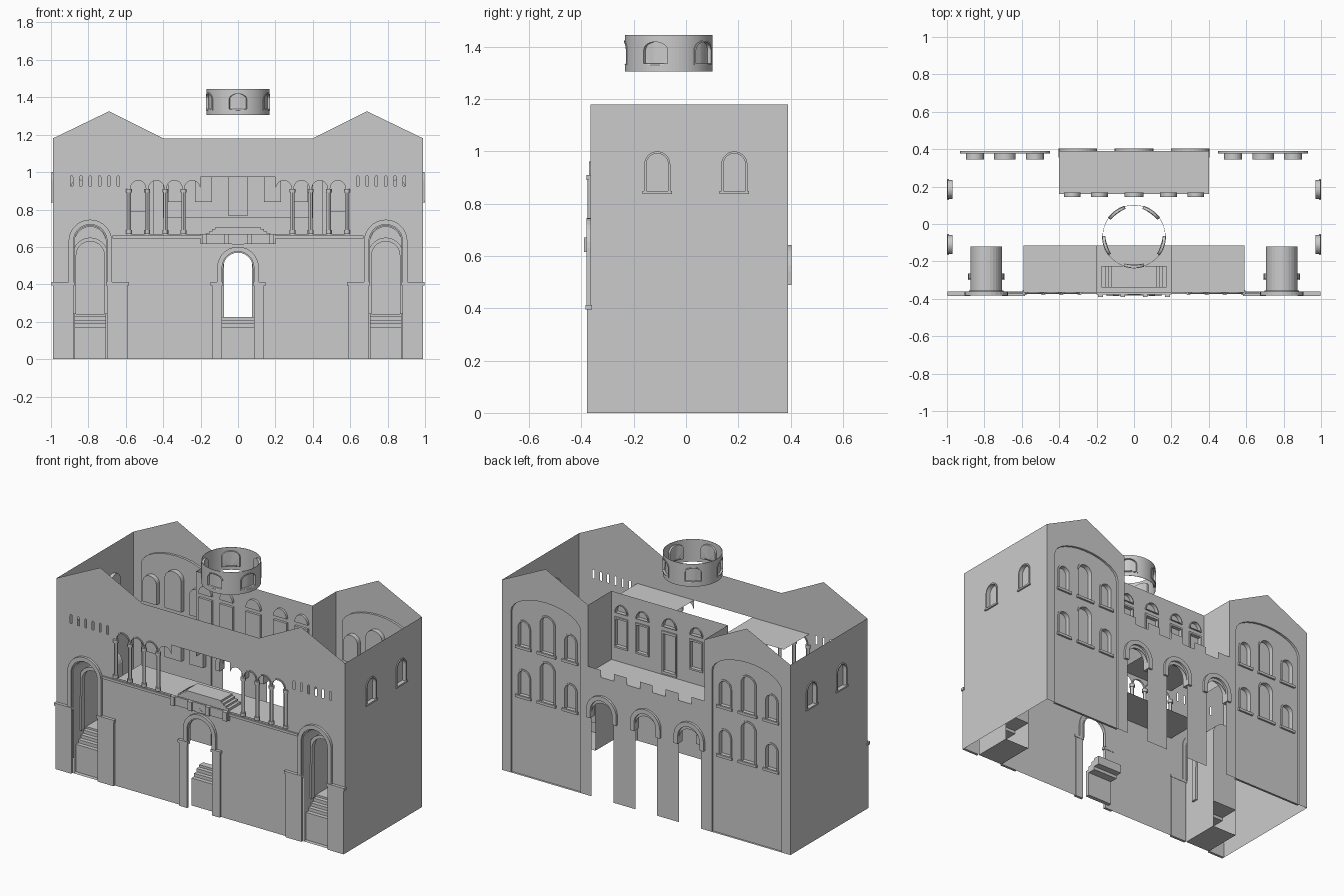
import bpy, bmesh
from math import sin, cos, pi, radians

if "Cube" in bpy.data.objects:
    bpy.data.objects.remove(bpy.data.objects["Cube"])

# wall planes: (u along wall, v height, d outward depth) -> xyz
def front(u, v, d): return (u, -.365 - d, v)
def back(u, v, d): return (u, .39 + d, v)
def recess(u, v, d): return (u, .16 + d, v)
def right(u, v, d): return (.99 + d, u, v)
def left(u, v, d): return (-.99 - d, u, v)
def flat(u, v, d): return (u, v, d)

def arch(cx, w, z0, z1, rise=None, n=14):
    r = w / 2 if rise is None else rise
    arc = [(cx - w / 2 * cos(pi * i / n), z1 - r + r * sin(pi * i / n)) for i in range(n + 1)]
    flat_start = abs(z1 - r - z0) < 1e-6
    return arc if flat_start else [(cx - w / 2, z0)] + arc + [(cx + w / 2, z0)]

def rect(x0, x1, z0, z1):
    return [(x0, z0), (x1, z0), (x1, z1), (x0, z1)]

def part(name, loops, plane, d0, d1=None, faces="fbs"):
    """Filled outline with holes; a sheet at d0, or a solid from d0 to d1 (f/b/s = front, back, sides)."""
    bm = bmesh.new()
    def cap(d):
        return [[bm.verts.new(plane(u, v, d)) for u, v in lp] for lp in loops]
    def fill(rings):
        es = [bm.edges.get((r[i - 1], r[i])) or bm.edges.new((r[i - 1], r[i]))
              for r in rings for i in range(len(r))]
        bmesh.ops.triangle_fill(bm, use_beauty=True, use_dissolve=False, edges=es)
    a = cap(d0)
    if d1 is None:
        fill(a)
    else:
        b = cap(d1)
        if "b" in faces: fill(a)
        if "f" in faces: fill(b)
        if "s" in faces:
            for r, q in zip(a, b):
                for i in range(len(r)):
                    bm.faces.new((r[i - 1], r[i], q[i], q[i - 1]))
    bmesh.ops.recalc_face_normals(bm, faces=bm.faces)
    me = bpy.data.meshes.new(name)
    bm.to_mesh(me)
    bm.free()
    ob = bpy.data.objects.new(name, me)
    bpy.context.collection.objects.link(ob)
    return ob

def box(name, x0, x1, y0, y1, z0, z1):
    return part(name, [rect(x0, x1, y0, y1)], flat, z0, z1)

def window(name, hole, plane, d, depth):
    part(name + "_niche", [hole], plane, d - depth, d, "bs")

def archtrim(name, cx, w, z0, z1, t, plane, d0, d1):
    o, i = arch(cx, w + 2 * t, z0, z1 + t), arch(cx, w, z0, z1)
    part(name, [o + i[::-1]], plane, d0, d1)

# front wall with doors, arcade and slits
DOORS = [(-.79, .18, .72), (0, .17, .575), (.79, .18, .72)]
roof = [(.99, 1.18), (.69, 1.325), (.4, 1.18)]
roofline = roof + [(-x, z) for x, z in roof[::-1]]
outline = [(-.99, 0)] + [p for c, w, t in DOORS for p in arch(c, w, 0, t)] + [(.99, 0)] + roofline
quarter = [(.245 + .041 * cos(a * pi / 8), .914 + .041 * sin(a * pi / 8)) for a in range(8)]
half = [(.286, .67)] + quarter + [(.2, .914), (.2, .975)]
holes = [half + [(-x, z) for x, z in half[::-1]]]
for s in (1, -1):
    holes += [arch(s * c, .082, .67, .955) for c in (.34, .437, .534)]
    holes += [arch(s * (.64 + .05 * i), .013, .925, .98, n=4) for i in range(6)]
part("front_wall", [outline] + holes, front, 0)

# arcade columns with bases and capitals
for s in (1, -1):
    for c in (.2915, .3885, .4855, .583):
        for r, z0, z1 in ((.011, .67, .9), (.016, .67, .69), (.016, .89, .91)):
            bpy.ops.mesh.primitive_cylinder_add(vertices=12, radius=r, depth=z1 - z0,
                                                location=(s * c, -.365, (z0 + z1) / 2))
            bpy.context.object.name = "arcade_column"
            bpy.ops.object.shade_smooth_by_angle()
    for c in (.34, .437, .534):
        archtrim("arcade_arch_trim", s * c, .082, .9, .955, .007, front, -.005, .006)
    # gallery ceiling and string course
    part("gallery_ceiling", [rect(*sorted((s * .2, s * .59)), -.365, -.115)], flat, .975)
    part("string_course", [rect(*sorted((s * .2, s * .67)), .645, .66)], front, 0, .01)
    # side steps of the raised balcony platform
    for i in range(3):
        x0, x1 = sorted((s * (.12 + .018 * i), s * (.138 + .018 * i)))
        box("platform_step", x0, x1, -.34, -.225, .655, .695 - .012 * i)
part("gallery_floor", [rect(-.59, .59, -.365, -.115)], flat, .655)
box("balcony_platform", -.12, .12, -.34, -.225, .655, .707)

# central balcony panel and door keystone
box("balcony_panel", -.2, .2, -.377, -.365, .615, .67)
for x in (-.18, -.06, .06, .18):
    box("balcony_bracket", x - .013, x + .013, -.39, -.365, .615, .67)
part("door_keystone", [[(-.035, .612), (.035, .612), (0, .64)]], front, 0, .014)

# door surrounds, piers, passages and stairs
for cx, w, top in DOORS:
    big = cx != 0
    archtrim("door_trim", cx, w, .41, top, .026, front, -.005, .016)
    archtrim("door_trim_inner", cx, w - .012, .41, top - .006, .008, front, -.01, .006)
    for s in (1, -1):
        e, o = w / 2, (.2 if big else .14)
        x0, x1 = sorted((cx + s * e, cx + s * o))
        box("door_pier", x0, x1, -.378, -.362, 0, .395)
        box("door_pier_cap", x0 - .006, x1 + .006, -.384, -.36, .395, .412)
    if big:
        part("passage", [arch(cx, .17, 0, .71)], front, -.245, 0, "s")
        part("passage_back", [arch(cx, .17, .17, .71)], front, -.245)
        archtrim("passage_rib", cx, .15, .24, .63, .02, front, -.1, -.07)
        for s in (1, -1):
            x0, x1 = sorted((cx + s * .075, cx + s * .098))
            box("passage_rib_post", x0, x1, -.3, -.265, .24, .455)
    n, y = (4, -.34) if big else (3, -.335)
    for i in range(n):
        y0 = y + .025 * i
        box("step", cx - .085, cx + .085, y0, y0 + .025, 0 if i == 0 else .15, .17 + i * .02)
    box("landing", cx - .085, cx + .085, y + .025 * n, -.12 if big else -.22, .17, .17 + n * .018)

# side walls with arched windows
for plane in (right, left):
    ws = [arch(c, .1, .845, 1.0) for c in (-.11, .185)]
    part("side_wall", [rect(-.365, .39, 0, 1.18)] + ws, plane, 0)
    for c, w in zip((-.11, .185), ws):
        window("side_window", w, plane, 0, .02)
        archtrim("side_window_frame", c, .084, .845, .992, .008, plane, -.02, .006)
        part("side_window_sill", [rect(c - .056, c + .056, .838, .848)], plane, 0, .01)

# back wall with gable recesses, arcade and battlements
BIG = [(-.69, .48, 1.115, .115), (.69, .48, 1.115, .115)]
ARC = [(c, .15, .595, .075) for c in (-.3, 0, .3)]
bottom = [p for c, w, t, r in sorted(BIG + ARC) for p in arch(c, w, 0, t, r)]
cren = []
for i in range(9):
    z = .8 if i % 2 == 0 else .755
    cren += [(.4 - .8 * i / 9, z), (.4 - .8 * (i + 1) / 9, z)]
part("back_wall", [[(-.99, 0)] + bottom + [(.99, 0)] + roof + cren
                   + [(-x, z) for x, z in roof[::-1]]], back, 0)
for c, w, t, r in ARC:
    archtrim("back_arch_trim", c, w, .49, t + .02, .028, back, -.035, .014)

# gable recess panels with two rows of windows
for s in (1, -1):
    panel = arch(s * .69, .48, 0, 1.115, .115)
    part("gable_reveal", [panel], back, -.014, 0, "s")
    specs = []
    for base, drop in ((.79, 0), (.485, .005)):
        for c, w, h in ((.53, .095, .17), (.69, .115, .24 + drop * 4), (.85, .095, .17)):
            specs.append((s * c, w, base, base + h))
    part("gable_panel", [panel] + [arch(*q) for q in specs], back, -.014)
    for c, w, z0, z1 in specs:
        window("gable_window", arch(c, w, z0, z1), back, -.014, .03)
        archtrim("gable_window_frame", c, w - .02, z0, z1 - .01, .01, back, -.04, -.01)
        part("gable_window_sill", [rect(c - w / 2 - .006, c + w / 2 + .006, z0 - .01, z0 + .006)],
             back, -.014, -.002)
    # terrace side walls
    part("terrace_side", [rect(.16, .39, .65, 1.18)], right if s > 0 else left, -.59)

# terrace and recessed upper wall
part("terrace_floor", [rect(-.4, .4, .16, .39)], flat, .755)
ups = []
for c, w in ((-.33, .09), (-.185, .09), (0, .1), (.185, .09), (.33, .09)):
    ups.append(arch(c, w, 1.055, 1.055 + w * .6, w * .6))
    ups.append(rect(c - w / 2, c + w / 2, .765 if c == 0 else .84, 1.03))
part("upper_back_wall", [rect(-.4, .4, .755, 1.18)] + ups, recess, 0)
for h in ups:
    window("upper_window", h, recess, 0, .015)
    cx = sum(p[0] for p in h) / len(h)
    cz = sum(p[1] for p in h) / len(h)
    rim = [(cx + (u - cx) * .84, cz + (v - cz) * .88) for u, v in h]
    part("upper_window_frame", [h, rim], recess, -.015, .008)

# drum ring with five arched window niches
R, CY = .168, -.066
def bent(a):
    def f(u, v, d):
        t = a + u / R
        return ((R + d) * cos(t), CY + (R + d) * sin(t), v)
    return f

def circle(r):
    return [(r * cos(i * pi / 40), CY + r * sin(i * pi / 40)) for i in range(80)]

ring = part("drum_ring", [circle(R), circle(R - .002)], flat, 1.305, 1.445)
n = 10
shape = [(-.055 + .11 * i / n, 1.33) for i in range(n + 1)] + arch(0, .11, 1.36, 1.425, .035)[::-1]
for k in range(5):
    f = bent(radians(-90 + 72 * k))
    cut = part("drum_cutter", [shape], f, -.03, .02)
    cut.hide_render = True
    cut.hide_viewport = True
    m = ring.modifiers.new("window", "BOOLEAN")
    m.operation, m.object, m.solver = "DIFFERENCE", cut, "EXACT"
    part("drum_window", [shape], f, -.014, -.01)
    inner = [(u * .86, 1.38 + (v - 1.38) * .86) for u, v in shape]
    part("drum_window_frame", [shape, inner], f, -.012, .003)
